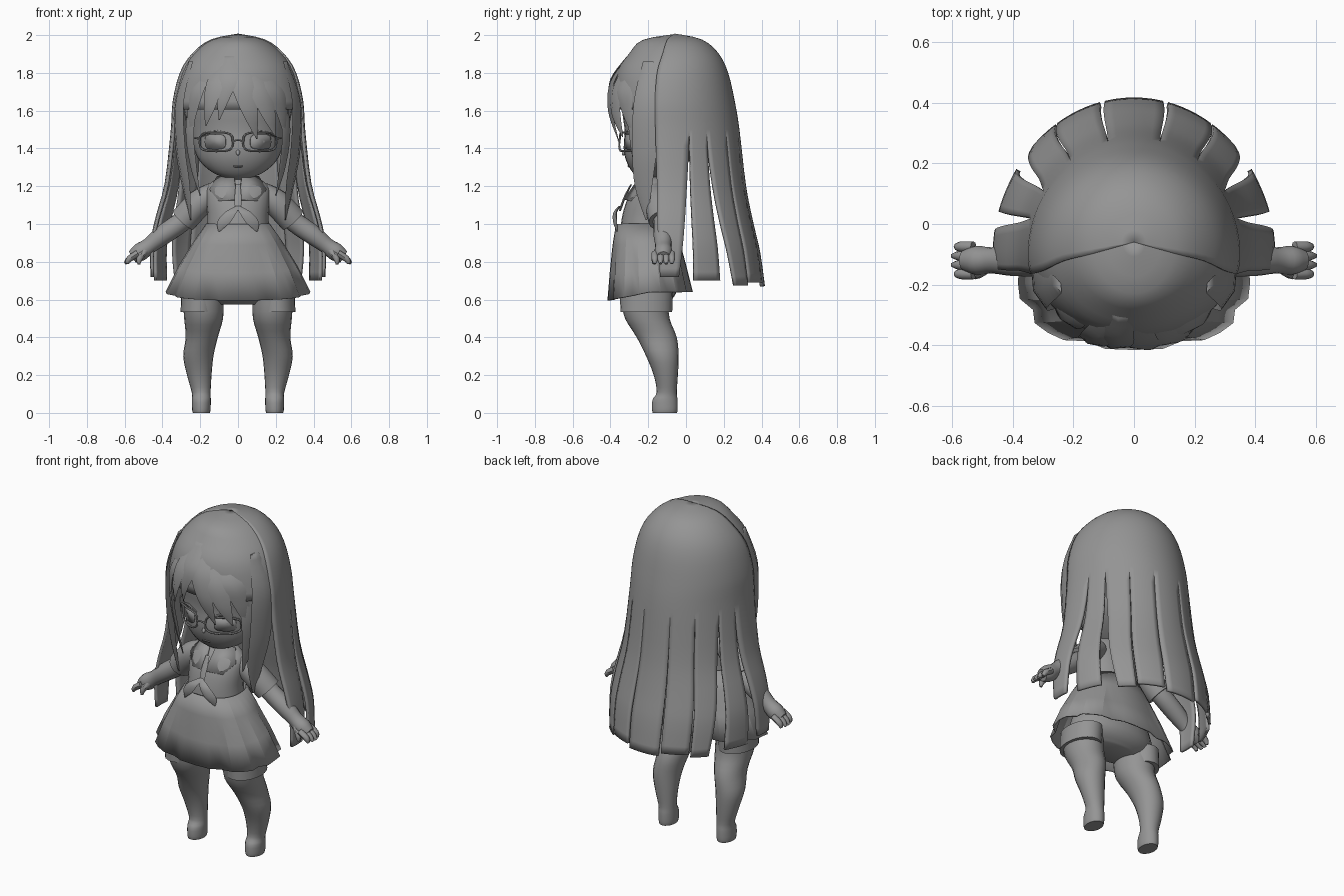
import bpy, bmesh, math
from mathutils import Vector

cube = bpy.data.objects.get("Cube")
if cube:
    bpy.data.objects.remove(cube, do_unlink=True)

grey = bpy.data.materials.new("plain_grey")
grey.use_nodes = True
COLOUR = (0.3, 0.3, 0.3, 1)
grey.diffuse_color = COLOUR
shader = next(n for n in grey.node_tree.nodes if n.type == 'BSDF_PRINCIPLED')
shader.inputs["Base Color"].default_value = COLOUR


def build(name, verts, faces, mirror=False, thick=0, sharp=45):
    """Make one object, optionally mirrored over x and thickened."""
    bm = bmesh.new()
    vs = [bm.verts.new(v) for v in verts]
    for f in faces:
        bm.faces.new([vs[i] for i in f])
    bmesh.ops.remove_doubles(bm, verts=bm.verts[:], dist=1e-5)
    bmesh.ops.recalc_face_normals(bm, faces=bm.faces[:])
    me = bpy.data.meshes.new(name)
    bm.to_mesh(me)
    bm.free()
    me.materials.append(grey)
    if sharp:
        for p in me.polygons:
            p.use_smooth = True
        me.set_sharp_from_angle(angle=math.radians(sharp))
    ob = bpy.data.objects.new(name, me)
    bpy.context.scene.collection.objects.link(ob)
    if thick:
        mod = ob.modifiers.new("thickness", 'SOLIDIFY')
        mod.thickness, mod.offset = thick, 0
    if mirror:
        ob.modifiers.new("mirror", 'MIRROR').use_mirror_merge = False
    return ob


def smooth(pts, k=4):
    """Catmull-Rom resampling of tuples of any length."""
    p = [pts[0], *pts, pts[-1]]
    out = []
    for a, b, c, d in zip(p, p[1:], p[2:], p[3:]):
        for i in range(k):
            t = i / k
            out.append(tuple(
                f + t / 2 * (g - e + t * (2 * e - 5 * f + 4 * g - h + t * (3 * (f - g) + h - e)))
                for e, f, g, h in zip(a, b, c, d)))
    return out + [tuple(pts[-1])]


def skin(name, rings, closed=True, **kw):
    """Join equal rings of points with quads and end caps."""
    n = len(rings[0])
    faces = [(r * n + i, r * n + (i + 1) % n, (r + 1) * n + (i + 1) % n, (r + 1) * n + i)
             for r in range(len(rings) - 1) for i in range(n)]
    if closed:
        faces += [tuple(range(n)), tuple(range((len(rings) - 1) * n, len(rings) * n))]
    return build(name, [v for r in rings for v in r], faces, **kw)


def turn(n):
    return [math.tau * i / n for i in range(n)]


def loft(name, rows, n=24, k=4, **kw):
    """Stack ellipses given as z, centre x, centre y, radius x, radius y."""
    return skin(name, [[(cx + rx * math.cos(a), cy + ry * math.sin(a), z) for a in turn(n)]
                       for z, cx, cy, rx, ry in smooth(rows, k)], **kw)


def tube(name, pts, n=12, k=3, **kw):
    """Round tube through x, y, z, radius points."""
    path = smooth(pts, k)
    rings = []
    for i, (*p, r) in enumerate(path):
        d = Vector(path[min(i + 1, len(path) - 1)][:3]) - Vector(path[max(i - 1, 0)][:3])
        q = d.to_track_quat('Z', 'Y')
        rings.append([Vector(p) + q @ Vector((r * math.cos(a), r * math.sin(a), 0)) for a in turn(n)])
    return skin(name, rings, **kw)


def lock(name, pts, **kw):
    """Flat tapered strand through x, y, z, half-width points, facing away from the head axis."""
    rings = []
    for x, y, z, w in smooth(pts, 5):
        out = Vector((x, y + 0.1, 0)).normalized()
        side = Vector((-out.y, out.x, 0))
        t = 0.25 * w + 0.002
        rings.append([Vector((x, y, z)) + v for v in (side * w, out * t, side * -w, out * -t)])
    return skin(name, rings, sharp=70, **kw)


# Head and facial features
HEAD = smooth([(1.235, 0, -.2, .04, .035), (1.27, 0, -.19, .13, .09), (1.33, 0, -.15, .2, .165),
               (1.4, 0, -.11, .235, .22), (1.5, 0, -.08, .265, .245), (1.65, 0, -.08, .29, .26),
               (1.8, 0, -.08, .25, .21), (1.92, 0, -.08, .12, .12)], 3)
loft("head", HEAD, 32, 1)


def face_y(x, z):
    lo, hi = next((a, b) for a, b in zip(HEAD, HEAD[1:]) if a[0] <= z <= b[0])
    t = (z - lo[0]) / (hi[0] - lo[0])
    cy, rx, ry = (lo[i] + t * (hi[i] - lo[i]) for i in (2, 3, 4))
    return cy - ry * math.sqrt(max(0, 1 - (x / rx) ** 2))


def spow(v, e):
    return math.copysign(abs(v) ** e, v)


def on_face(cx, cz, w, h, gap, n=20, e=0.6):
    """Rounded rectangle laid over the face."""
    pts = [(cx + w * spow(math.cos(a), e), cz + h * spow(math.sin(a), e)) for a in turn(n)]
    return [(x, face_y(x, z) - gap, z) for x, z in pts]


build("eyes", on_face(.12, 1.435, .055, .04, .004), [range(20)], mirror=True, thick=.006)
build("mouth", on_face(0, 1.305, .025, .004, .003), [range(20)], thick=.004)
tube("nose", [(0, -.32, 1.385, .012), (0, -.333, 1.37, .008), (0, -.338, 1.365, .002)])
tube("eyelashes", [(x, face_y(x, z) - .004, z, r) for x, z, r in
                   ((.05, 1.475, .003), (.12, 1.492, .007), (.19, 1.465, .004))], 6, mirror=True)

# Glasses
rim = on_face(.115, 1.435, .088, .05, .025)
tube("glasses_rims", [(*p, .006) for p in rim + rim[:1]], 6, 1, mirror=True)
tube("glasses_bridge", [(-.03, -.353, 1.435, .005), (0, -.358, 1.445, .005), (.03, -.353, 1.435, .005)], 6)
tube("glasses_temples", [(.2, -.255, 1.45, .005), (.25, -.2, 1.46, .005), (.27, -.1, 1.46, .005)], 6, mirror=True)

# Long back hair: rows of z, radius x, back radius, front radius, centre y
ROWS = smooth([(2, 0, 0, 0, -.06), (1.97, .14, .14, .17, -.06), (1.9, .235, .235, .23, -.07),
               (1.8, .3, .305, .275, -.09), (1.65, .338, .35, .28, -.1), (1.5, .348, .375, .27, -.1),
               (1.2, .38, .41, .27, -.1), (1, .43, .45, .3, -.1), (.85, .457, .485, .3, -.1),
               (.67, .455, .51, .3, -.1)], 3)
SPLIT, END = 1.5, .67


def hair_point(row, deg, grow=1.0):
    z, rx, back, front, cy = row
    s, c = math.sin(math.radians(deg)), math.cos(math.radians(deg))
    return [grow * rx * s, cy + grow * (back if c > 0 else front) * c, z]


def add_sheet(verts, faces, grid):
    base, n = len(verts), len(grid[0])
    verts += [p for row in grid for p in row]
    faces += [(base + r * n + i, base + r * n + i + 1, base + (r + 1) * n + i + 1, base + (r + 1) * n + i)
              for r in range(len(grid) - 1) for i in range(n - 1)]


# Each strand: angles at the root, angles at the tip, tip height
half = [(14, 36, 14, 33, .69), (36, 57, 34, 46, .675), (57, 72, 57, 74, .7), (72, 103, 83, 97, .72)]
strands = [(-14, 14, -12, 12, .67)] + half + [(-b, -a, -d, -c, z) for a, b, c, d, z in half]
verts, faces = [], []
for a0, a1, b0, b1, tip in strands:
    grid = []
    for row in ROWS:
        t = max(0, (SPLIT - row[0]) / (SPLIT - END)) ** 1.2
        left, right = a0 + t * (b0 - a0), a1 + t * (b1 - a1)
        line = [hair_point(row, left + (right - left) * i / 6) for i in range(7)]
        for p in line:
            if p[2] < SPLIT:
                p[2] = SPLIT - (SPLIT - p[2]) * (SPLIT - tip) / (SPLIT - END)
        grid.append(line)
    add_sheet(verts, faces, grid)
build("back_hair", verts, faces, thick=.016)

# Front cap under the fringe
verts, faces = [], []
add_sheet(verts, faces, [[hair_point(r, 98 + 164 * i / 28, .985) for i in range(29)]
                         for r in ROWS if r[0] > 1.59])
build("front_hair_cap", verts, faces, thick=.01)

# Fringe and side locks
fringe = [
    [(-.13, -.25, 1.87, .03), (-.21, -.31, 1.72, .05), (-.245, -.29, 1.58, .04), (-.25, -.27, 1.45, .003)],
    [(-.07, -.29, 1.88, .03), (-.12, -.37, 1.75, .05), (-.15, -.385, 1.62, .035), (-.17, -.36, 1.52, .003)],
    [(-.05, -.3, 1.89, .04), (-.05, -.385, 1.77, .05), (-.08, -.4, 1.65, .03), (-.1, -.38, 1.55, .003)],
    [(0, -.3, 1.88, .04), (.02, -.385, 1.75, .06), (.06, -.4, 1.6, .045), (.1, -.36, 1.45, .003)],
    [(.04, -.29, 1.88, .04), (.11, -.37, 1.72, .06), (.16, -.37, 1.58, .045), (.2, -.335, 1.46, .003)],
    [(.1, -.26, 1.87, .03), (.19, -.325, 1.72, .06), (.235, -.3, 1.58, .045), (.25, -.27, 1.45, .003)]]
for i, pts in enumerate(fringe):
    lock(f"fringe_lock_{i + 1}", pts)
lock("side_locks", [(.25, -.2, 1.86, .03), (.31, -.21, 1.65, .07), (.305, -.22, 1.4, .07),
                    (.275, -.225, 1.2, .05), (.25, -.21, 1.02, .004)], mirror=True)
lock("cheek_locks", [(.22, -.28, 1.75, .04), (.255, -.27, 1.5, .04), (.235, -.25, 1.3, .03),
                     (.2, -.24, 1.15, .003)], mirror=True)

# Blouse, neck, collar and bow
loft("blouse", [(.93, 0, -.21, .17, .14), (1.03, 0, -.21, .162, .13), (1.12, 0, -.2, .168, .115),
                (1.19, 0, -.185, .165, .09), (1.235, 0, -.17, .12, .065), (1.25, 0, -.165, .06, .05)])
loft("neck", [(1.2, 0, -.165, .055, .05), (1.32, 0, -.14, .055, .05)], 16)
build("collar", [(.005, -.325, 1.13), (.02, -.24, 1.25), (.11, -.18, 1.25), (.15, -.235, 1.18), (.1, -.29, 1.12)],
      [(0, 1, 4), (1, 2, 3, 4)], mirror=True, thick=.01, sharp=20)
lock("tie", [(0, -.29, 1.21, .012), (0, -.325, 1.14, .018), (0, -.35, 1.07, .016)])
lock("bow", [(0, -.35, 1.095, .012), (.04, -.375, 1.06, .032), (.075, -.375, 1.01, .036),
             (.1, -.365, .96, .004)], mirror=True)

# Arms with short sleeves
tube("sleeves", [(.12, -.16, 1.17, .055), (.2, -.15, 1.115, .072), (.29, -.125, 1.02, .074)], 16, mirror=True)
tube("arms", [(.2, -.14, 1.1, .05), (.3, -.12, 1.01, .054), (.4, -.12, .94, .052), (.47, -.12, .885, .043),
              (.52, -.12, .85, .048), (.56, -.12, .825, .034)], 16, mirror=True)
for i in range(4):
    y = -.165 + .03 * i
    tip = .605 - .012 * abs(i - 1.5)
    tube(f"fingers_{i + 1}", [(.53, y, .845, .018), (.575, y, .815, .017), (tip, y, .79, .008)], 8, mirror=True)
tube("thumbs", [(.49, -.145, .86, .02), (.52, -.165, .82, .018), (.525, -.17, .787, .008)], 8, mirror=True)

# Pleated skirt: the four pleats on each side step inwards
SIDES = 32
rings = []
for z, cy, rx, ry in ((1, -.215, .165, .152), (.9, -.21, .235, .175), (.77, -.2, .315, .2), (.64, -.19, .38, .222)):
    drop = (1 - z) / .36
    ring = []
    for i, a in enumerate(turn(SIDES)):
        s, c = spow(math.sin(a), .85), spow(math.cos(a), .85)
        fold = 1 - .07 * drop * (i % 4 == 2)
        ring.append((rx * c * fold, cy + ry * s * fold, z + .045 * drop * min(0, s)))
    rings.append(ring)
skin("skirt", rings, closed=False, thick=.008, sharp=15)

# Shorts and legs
loft("shorts", [(.575, 0, -.2, .17, .09), (.62, 0, -.2, .26, .14), (.7, 0, -.2, .26, .155),
                (.95, 0, -.21, .16, .13)])
loft("short_cuffs", [(.535, .207, -.21, .097, .137), (.64, .2, -.21, .1, .14)], 24, 1, mirror=True)
loft("legs", [(.6, .185, -.22, .108, .125), (.5, .182, -.205, .103, .118), (.4, .192, -.155, .085, .106),
              (.3, .21, -.125, .08, .086), (.2, .205, -.107, .065, .064), (.11, .195, -.102, .05, .053),
              (.07, .194, -.111, .05, .066), (.02, .194, -.112, .049, .068), (0, .194, -.112, .045, .064)],
     20, 3, mirror=True)
